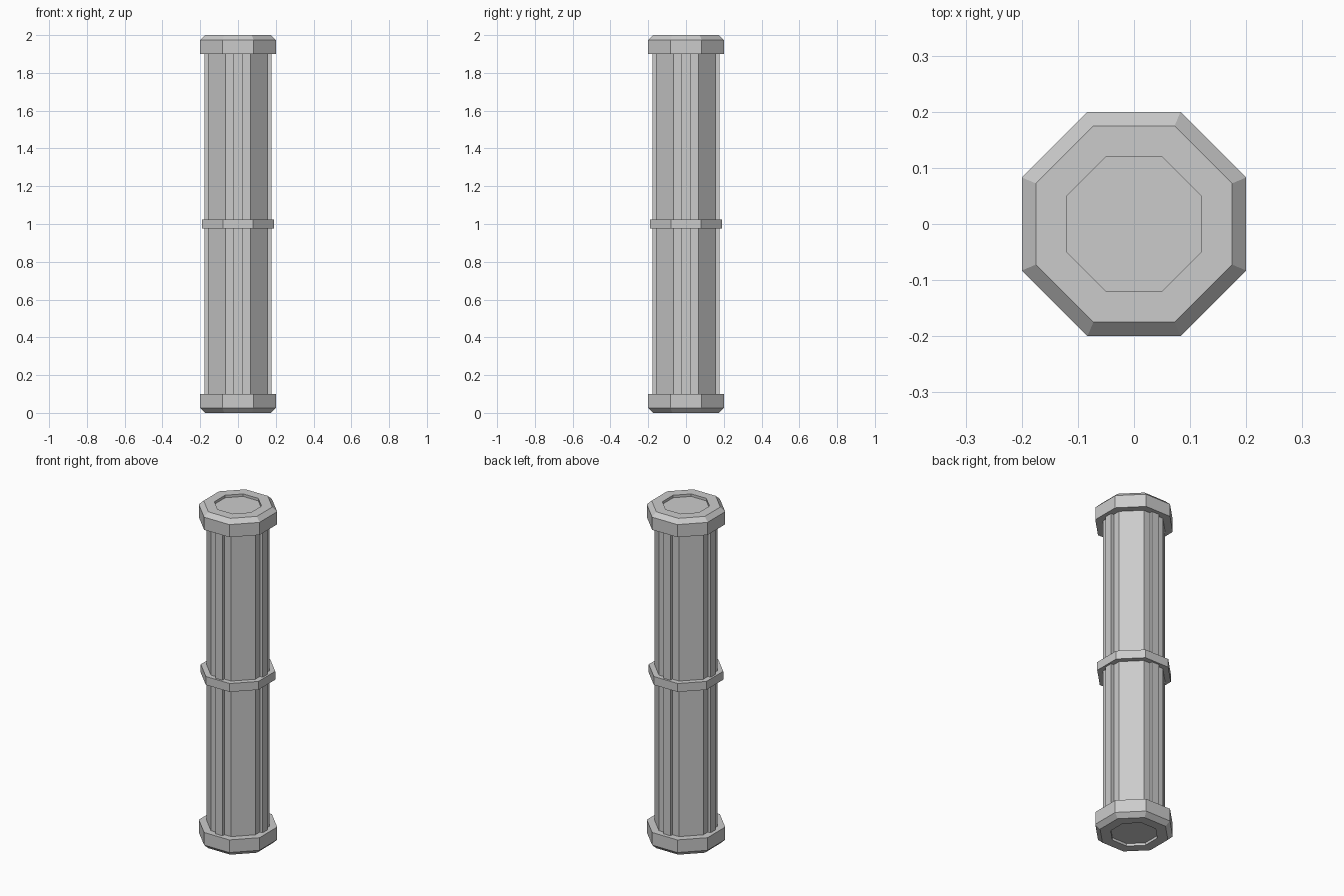
import bpy, bmesh
from math import cos, sin, pi

if "Cube" in bpy.data.objects:
    bpy.data.objects.remove(bpy.data.objects["Cube"])


def octagon_lathe(name, profile):
    """Stack octagon rings (apothem, z), flats facing the axes, and cap both ends."""
    bm = bmesh.new()
    rings = []
    for a, z in profile:
        r = a / cos(pi / 8)
        rings.append([bm.verts.new((r * cos(pi / 8 + i * pi / 4),
                                    r * sin(pi / 8 + i * pi / 4), z)) for i in range(8)])
    for lo, hi in zip(rings, rings[1:]):
        for i in range(8):
            j = (i + 1) % 8
            bm.faces.new((lo[i], lo[j], hi[j], hi[i]))
    bm.faces.new(rings[0][::-1])
    bm.faces.new(rings[-1])
    bmesh.ops.recalc_face_normals(bm, faces=bm.faces)
    mesh = bpy.data.meshes.new(name)
    bm.to_mesh(mesh)
    bm.free()
    obj = bpy.data.objects.new(name, mesh)
    bpy.context.collection.objects.link(obj)
    return obj


def box(name, size, loc):
    bpy.ops.mesh.primitive_cube_add(size=1, location=loc)
    obj = bpy.context.object
    obj.name = name
    obj.scale = size
    return obj


# Main shaft
octagon_lathe("shaft", [(0.16, 0.09), (0.16, 1.91)])

# Raised ribs on the four axis-facing sides
for k, side in enumerate(("right", "back", "left", "front")):
    a = k * pi / 2
    rib = box("rib_" + side, (0.028, 0.046, 1.82), (0.164 * cos(a), 0.164 * sin(a), 1.0))
    rib.rotation_euler.z = a

# Middle band
octagon_lathe("middle_band", [(0.15, 0.975), (0.19, 0.975), (0.19, 1.025), (0.15, 1.025)])

# End caps with chamfered rim and shallow octagonal recess
cap = [(0.15, 1.9), (0.2, 1.9), (0.2, 1.975), (0.175, 2.0), (0.12, 2.0), (0.12, 1.985)]
octagon_lathe("top_cap", cap)
octagon_lathe("bottom_cap", [(a, 2.0 - z) for a, z in cap])
